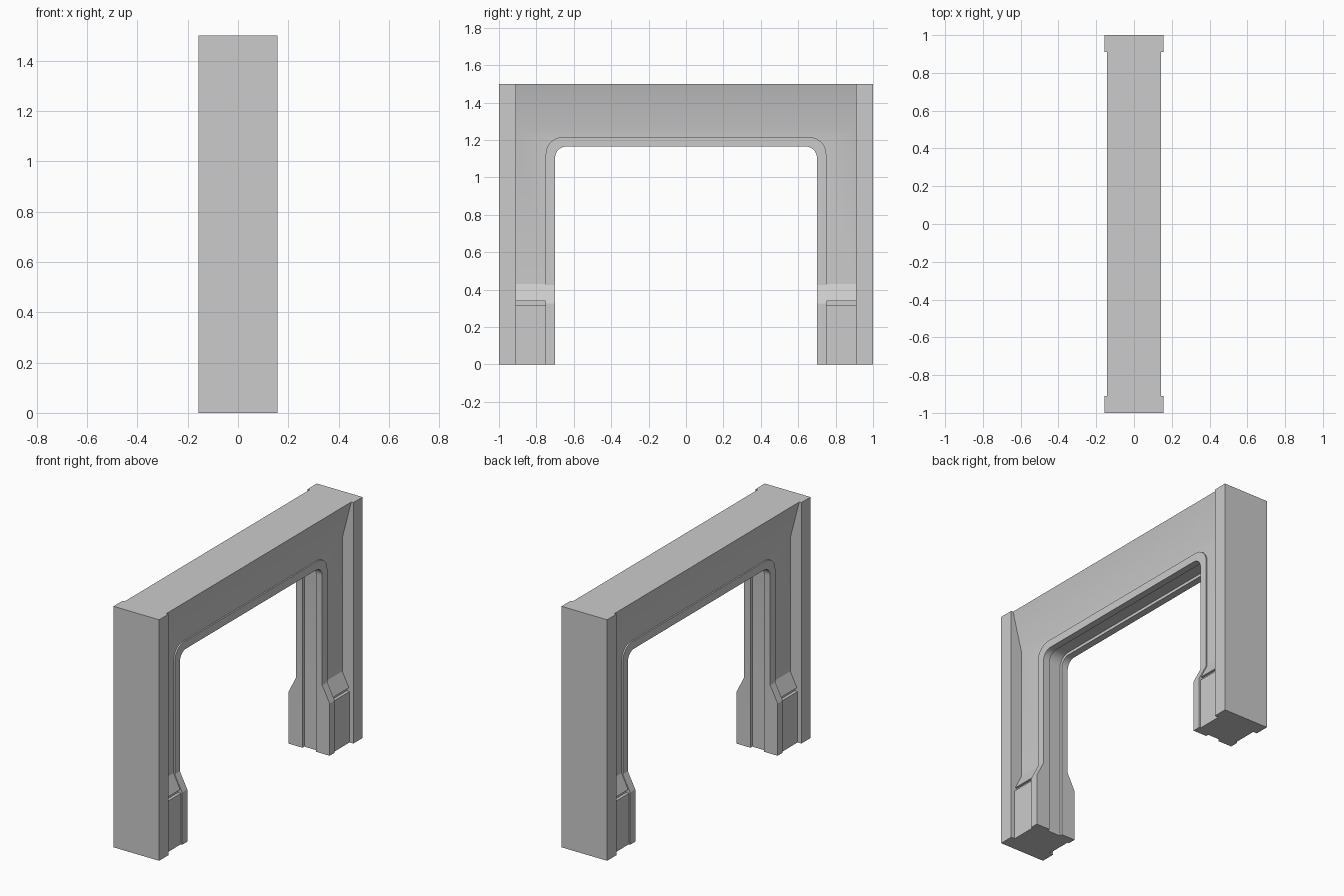
import bpy, bmesh, math

if "Cube" in bpy.data.objects:
    bpy.data.objects.remove(bpy.data.objects["Cube"])


def prism(name, pts, axis, lo, hi):
    """Extrude a 2D outline: axis 'y' takes (x, z) points, axis 'x' takes (y, z)."""
    bm = bmesh.new()

    def place(p, d):
        return (p[0], d, p[1]) if axis == 'y' else (d, p[0], p[1])
    a = [bm.verts.new(place(p, lo)) for p in pts]
    b = [bm.verts.new(place(p, hi)) for p in pts]
    n = len(pts)
    bm.faces.new(a)
    bm.faces.new(b)
    for i in range(n):
        bm.faces.new((a[i], a[(i + 1) % n], b[(i + 1) % n], b[i]))
    bmesh.ops.recalc_face_normals(bm, faces=bm.faces)
    me = bpy.data.meshes.new(name)
    bm.to_mesh(me)
    bm.free()
    ob = bpy.data.objects.new(name, me)
    bpy.context.collection.objects.link(ob)
    return ob


def box(name, x0, x1, y0, y1, z0, z1):
    return prism(name, [(x0, z0), (x1, z0), (x1, z1), (x0, z1)], 'y', y0, y1)


def arch(w, h, r, base, steps=8):
    """Right foot, rounded top corners, left foot, as (y, z) points."""
    right = [(w, base)]
    for i in range(steps + 1):
        t = math.pi / 2 * i / steps
        right.append((w - r + r * math.cos(t), h - r + r * math.sin(t)))
    return right + [(-y, z) for y, z in reversed(right)]


def boolean(ob, cutter, op='DIFFERENCE'):
    cutter.hide_render = True
    mod = ob.modifiers.new(op.lower(), 'BOOLEAN')
    mod.operation, mod.object, mod.solver = op, cutter, 'EXACT'
    bpy.context.view_layer.objects.active = ob
    bpy.ops.object.modifier_apply(modifier=mod.name)
    bpy.data.objects.remove(cutter, do_unlink=True)


def mirrored(half):
    return half + [(-x, z) for x, z in reversed(half)]


# Waisted wall: wide foot, narrow middle, flared lintel
wall = prism("wall_body", mirrored([(.131, 0), (.131, .33), (.081, .43),
                                    (.081, 1.26), (.143, 1.5)]), 'y', -.915, .915)
boolean(wall, prism("opening_cutter", arch(.718, 1.183, .075, -.1), 'x', -.3, .3))

# Horizontal slots at the top of each foot
for sx in (-1, 1):
    for sy in (-1, 1):
        x, y = sorted((sx * .112, sx * .2)), sorted((sy * .745, sy * .95))
        boolean(wall, box("slot_cutter", *x, *y, .317, .339))

# Raised rim around the opening, split by a central channel
rim = prism("opening_rim", arch(.75, 1.215, .09, -.1) +
            arch(.70, 1.165, .06, -.1)[::-1], 'x', -.3, .3)
boolean(rim, prism("rim_envelope", mirrored([(.141, 0), (.141, .325), (.09, .425),
                                             (.09, 1.4)]), 'y', -1, 1), 'INTERSECT')
boolean(rim, box("channel_cutter", -.046, .046, -1.1, 1.1, -.2, 1.6))

# Square end posts
for side, s in (("left", -1), ("right", 1)):
    box("end_post_" + side, -.157, .157, *sorted((s * .91, s)), 0, 1.5)

# Smooth only the rounded corners
for ob in (wall, rim):
    bpy.ops.object.select_all(action='DESELECT')
    ob.select_set(True)
    bpy.context.view_layer.objects.active = ob
    bpy.ops.object.shade_smooth_by_angle(angle=math.radians(20))
